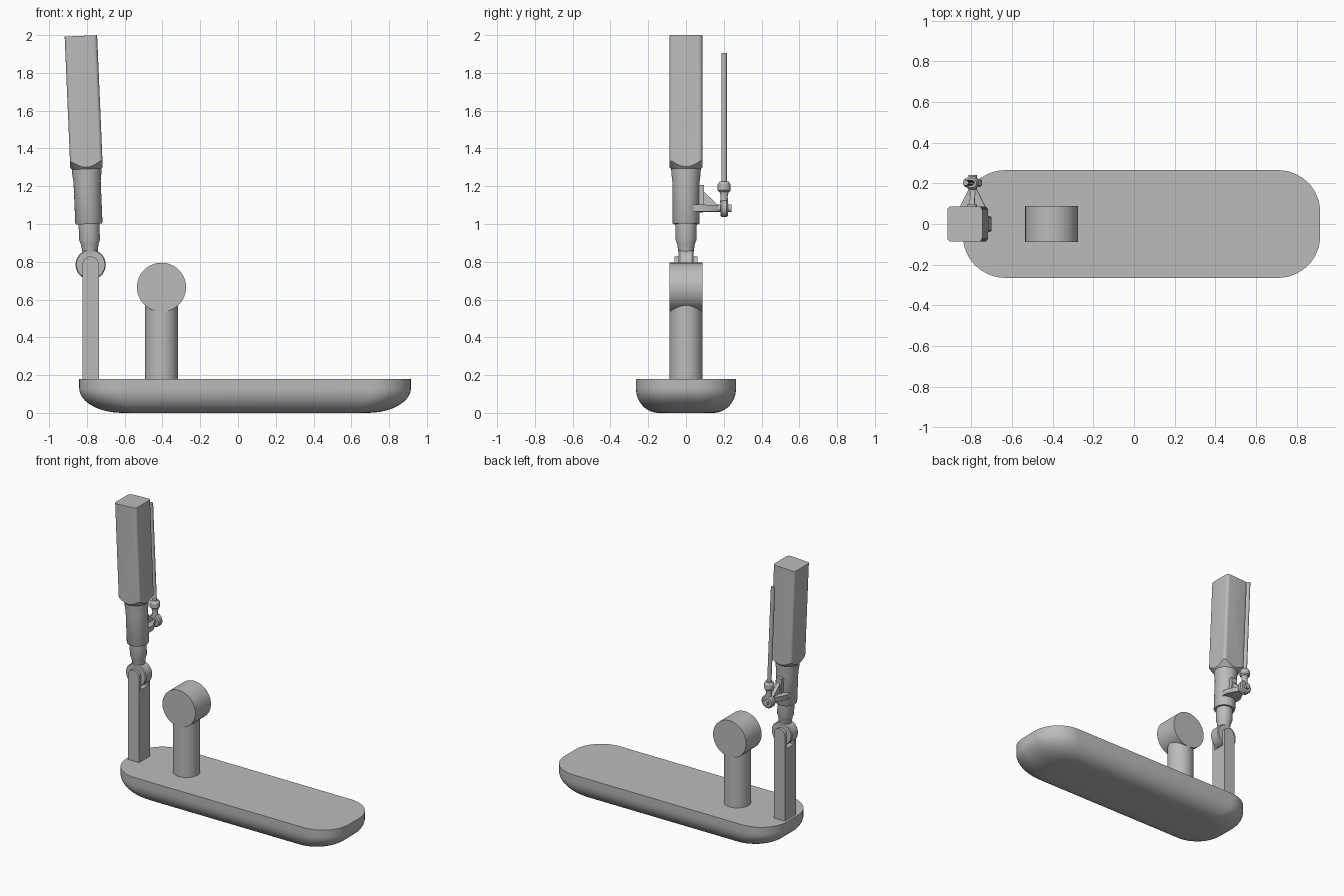
import bpy
import bmesh
from math import sin, cos, pi, radians
from mathutils import Matrix, Vector

cube = bpy.data.objects.get("Cube")
if cube:
    bpy.data.objects.remove(cube, do_unlink=True)

GREY = (0.5, 0.5, 0.5, 1)
grey = bpy.data.materials.new("plain grey")
grey.use_nodes = True
grey.diffuse_color = GREY
grey.node_tree.nodes["Principled BSDF"].inputs["Base Color"].default_value = GREY

WORLD = Matrix.Identity(4)
# Frame of the leaning arm: origin on the hinge pin, z along the arm
ARM = Matrix.Translation((-0.78, 0, 0.785)) @ Matrix.Rotation(radians(-2.45), 4, "Y")
ALONG_Y = Matrix.Rotation(radians(-90), 4, "X")


def finish(name, bm, frame=WORLD):
    bmesh.ops.recalc_face_normals(bm, faces=bm.faces)
    bm.transform(frame)
    mesh = bpy.data.meshes.new(name)
    bm.to_mesh(mesh)
    bm.free()
    mesh.materials.append(grey)
    ob = bpy.data.objects.new(name, mesh)
    bpy.context.collection.objects.link(ob)
    smooth(ob)
    return ob


def smooth(ob):
    bpy.ops.object.select_all(action="DESELECT")
    ob.select_set(True)
    bpy.context.view_layer.objects.active = ob
    bpy.ops.object.shade_smooth_by_angle(angle=radians(30))


def loft(name, rings, frame=WORLD):
    """Skin a stack of equal-length point rings and cap both ends."""
    bm = bmesh.new()
    rows = [[bm.verts.new(p) for p in ring] for ring in rings]
    for a, b in zip(rows, rows[1:]):
        for i in range(len(a)):
            j = (i + 1) % len(a)
            bm.faces.new((a[i], a[j], b[j], b[i]))
    bm.faces.new(rows[0])
    bm.faces.new(rows[-1])
    return finish(name, bm, frame)


def lathe(name, profile, frame=WORLD, sides=48):
    """Turn (radius, height) pairs around z."""
    turn = [2 * pi * i / sides for i in range(sides)]
    return loft(name, [[(r * cos(a), r * sin(a), z) for a in turn] for r, z in profile], frame)


def prism_y(name, outline, y0, y1, frame=WORLD):
    return loft(name, [[(x, y, z) for x, z in outline] for y in (y0, y1)], frame)


def prism_x(name, outline, half, frame=WORLD):
    return loft(name, [[(x, y, z) for y, z in outline] for x in (-half, half)], frame)


def rounded(hx, hy, rx, ry, z, cx=0, steps=12):
    """Rounded rectangle ring with elliptical corners."""
    ring = []
    for k, (sx, sy) in enumerate(((1, 1), (-1, 1), (-1, -1), (1, -1))):
        for i in range(steps + 1):
            a = (k + i / steps) * pi / 2
            ring.append((cx + sx * (hx - rx) + rx * cos(a), sy * (hy - ry) + ry * sin(a), z))
    return ring


def boolean(ob, cutter, operation):
    mod = ob.modifiers.new("cut", "BOOLEAN")
    mod.operation = operation
    mod.solver = "EXACT"
    mod.object = cutter
    bpy.context.view_layer.objects.active = ob
    bpy.ops.object.modifier_apply(modifier=mod.name)
    bpy.data.objects.remove(cutter, do_unlink=True)
    smooth(ob)


# Base: flat-topped hull with a rounded underside
rings = []
for i in range(13):
    t = i / 12 * pi / 2
    inset = 1 - sin(t)
    rings.append(rounded(0.878 - 0.23 * inset, 0.265 - 0.12 * inset,
                         0.21 - 0.08 * inset, 0.205 - 0.1 * inset,
                         0.13 * (1 - cos(t)), 0.0375))
rings.append(rounded(0.878, 0.265, 0.21, 0.205, 0.18, 0.0375))
loft("base", rings)

# Round post carrying a sideways drum
lathe("drum_post", [(0.0875, 0.17), (0.0875, 0.62)], Matrix.Translation((-0.405, 0, 0)))
lathe("drum", [(0.13, -0.0875), (0.13, 0.0875)],
      Matrix.Translation((-0.405, 0, 0.665)) @ ALONG_Y, 64)

# Support bar with a rounded, forked top
arch = [(-0.78 + 0.043 * cos(pi * i / 16), 0.785 + 0.043 * sin(pi * i / 16)) for i in range(17)]
bar = prism_y("support_bar", arch + [(-0.823, 0.17), (-0.737, 0.17)], -0.062, 0.062)
slot = prism_y("slot_cutter", [(-0.9, 0.69), (-0.6, 0.69), (-0.6, 0.9), (-0.9, 0.9)], -0.041, 0.041)
boolean(bar, slot, "DIFFERENCE")

# Hinge eye and arm tube
lathe("hinge_eye", [(0.075, -0.039), (0.08, -0.033), (0.08, 0.033), (0.075, 0.039)], ARM @ ALONG_Y)
lathe("arm_rod", [(0.038, 0.05), (0.047, 0.11), (0.055, 0.13), (0.055, 0.23)], ARM)
lathe("arm_sleeve", [(0.068, 0.215), (0.072, 0.222), (0.072, 0.44), (0.077, 0.48), (0.08, 0.53)], ARM)

# Square grip whose lower end is turned to a cone
grip = loft("grip", [rounded(0.086, 0.087, 0.02, 0.02, z, steps=5) for z in (0.5, 1.212)], ARM)
cone = lathe("cone_cutter", [(0.078, 0.506), (0.128, 0.562), (0.16, 0.6), (0.16, 1.4)], ARM, 64)
boolean(grip, cone, "INTERSECT")

# Bracket on the back of the sleeve
prism_x("bracket_plate", [(0.055, 0.28), (0.088, 0.28), (0.095, 0.31), (0.095, 0.42), (0.055, 0.42)], 0.022, ARM)
prism_x("bracket_gusset", [(0.06, 0.28), (0.17, 0.28), (0.17, 0.315), (0.09, 0.39), (0.06, 0.39)], 0.012, ARM)
foot = [[(sx * w, y, z) for sx, z in ((-1, 0.28), (1, 0.28), (1, 0.315), (-1, 0.315))]
        for w, y in ((0.06, 0.04), (0.06, 0.09), (0.02, 0.17))]
loft("bracket_foot", foot, ARM)

# Pin, rod end and slim rod
pin = ARM @ Matrix.Translation((0, 0, 0.298)) @ ALONG_Y
lathe("pin", [(0.02, 0.05), (0.02, 0.24)], pin, 24)
lathe("rod_end_eye", [(0.038, 0.182), (0.046, 0.19), (0.046, 0.215), (0.038, 0.223)], pin)
rod = ARM @ Matrix.Translation((0, 0.202, 0))
lathe("rod_end_shank", [(0.022, 0.33), (0.018, 0.36), (0.028, 0.4)], rod, 24)
lathe("rod_nut", [(0.026, 0.385), (0.034, 0.393), (0.034, 0.425), (0.024, 0.44)], rod, 24)
lathe("slim_rod", [(0.014, 0.42), (0.014, 1.122)], rod, 24)
